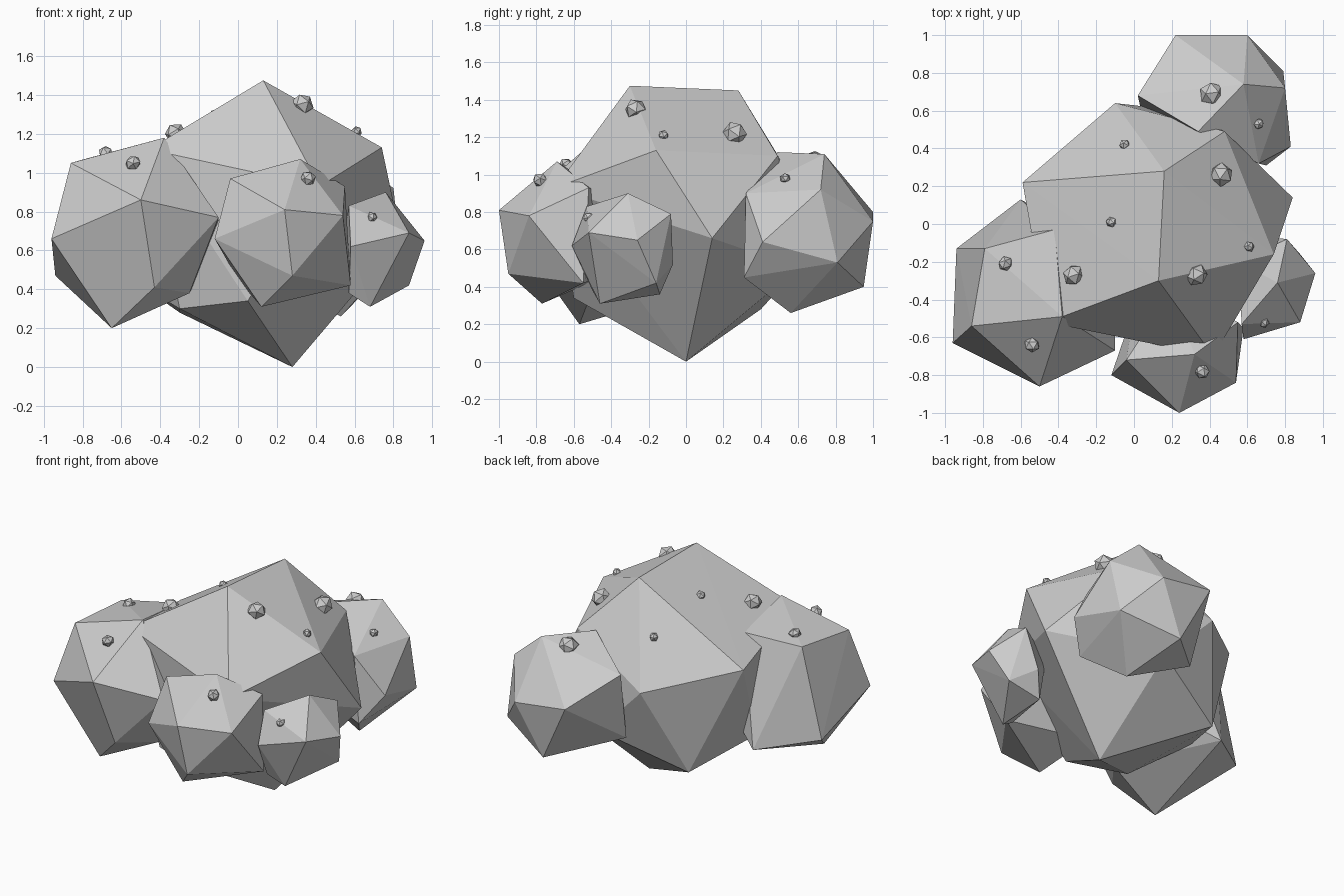
import bpy
import bmesh
import math
import random
from mathutils import Matrix, Euler

random.seed(4)

cube = bpy.data.objects.get("Cube")
if cube:
    bpy.data.objects.remove(cube, do_unlink=True)

# One plain stone colour
stone = bpy.data.materials.new("stone_grey")
stone.use_nodes = True
grey = (.6, .6, .6, 1)
stone.diffuse_color = grey
for node in stone.node_tree.nodes:
    if node.type == "BSDF_PRINCIPLED":
        node.inputs["Base Color"].default_value = grey
        node.inputs["Roughness"].default_value = .9


def finish(name, bm):
    """Turn a bmesh into a flat-shaded stone object."""
    bmesh.ops.recalc_face_normals(bm, faces=bm.faces)
    mesh = bpy.data.meshes.new(name)
    bm.to_mesh(mesh)
    bm.free()
    mesh.materials.append(stone)
    obj = bpy.data.objects.new(name, mesh)
    bpy.context.collection.objects.link(obj)
    return obj


def boulder(name, corners):
    """Wrap a faceted, roughly twenty-sided boulder around its corners."""
    bm = bmesh.new()
    for corner in corners:
        bm.verts.new(corner)
    bmesh.ops.convex_hull(bm, input=bm.verts[:])
    loose = [v for v in bm.verts if not v.link_faces]
    bmesh.ops.delete(bm, geom=loose, context="VERTS")
    return finish(name, bm)


def pebble(name, centre, radius):
    """Small slightly squashed icosahedron with a random tilt."""
    bm = bmesh.new()
    bmesh.ops.create_icosphere(bm, subdivisions=1, radius=radius)
    turn = Euler([random.uniform(-math.pi, math.pi) for axis in "xyz"])
    squash = Matrix.Diagonal([random.uniform(.8, 1) for axis in "xyz"]).to_4x4()
    bmesh.ops.transform(bm, verts=bm.verts,
                        matrix=Matrix.Translation(centre) @ turn.to_matrix().to_4x4() @ squash)
    return finish(name, bm)


# Main boulder in the middle
boulder("main_boulder", [
    (.13, -.3, 1.475), (.16, .28, 1.45),                      # crest
    (.74, -.16, 1.13), (.48, .49, 1.1), (-.46, -.52, 1.12),   # shoulders
    (-.59, .22, .99), (-.1, .64, .86), (.84, .14, .66), (.42, -.7, .93),
    (.25, .6, .5), (-.5, -.05, .42), (-.3, .4, .28),          # underside
    (-.3, -.42, .3), (.05, -.6, .34), (.28, 0, 0),
])

# Large boulder on the front left of the pile
boulder("west_boulder", [
    (-.38, -.49, 1.18), (-.86, -.54, 1.05), (-.42, -.03, 1.11),
    (-.79, -.13, 1.07), (-.5, -.86, .86), (-.96, -.63, .66),
    (-.1, -.67, .77), (-.94, -.13, .47), (-.65, -.57, .2),
    (-.43, -.72, .41), (-.6, .13, .41), (-.25, -.5, .38), (-.1, -.15, .68),
])

# Boulder at the front
boulder("front_boulder", [
    (.24, -1, .81), (.28, -.95, .47), (.32, -.69, 1.07),
    (.54, -.84, .78), (-.04, -.72, .97), (-.12, -.8, .66),
    (.12, -.77, .31), (.58, -.55, .42), (.55, -.52, .93),
    (0, -.45, .45), (.2, -.35, .85),
])

# Small boulder on the right
boulder("east_boulder", [
    (.96, -.26, .65), (.76, -.31, .9), (.88, -.52, .69),
    (.88, -.16, .42), (.68, -.46, .31), (.57, -.53, .83),
    (.58, -.61, .62), (.81, -.08, .79), (.72, -.07, .52),
    (.65, -.14, .36), (.57, -.5, .38), (.55, -.2, .7),
])

# Boulder at the back
boulder("back_boulder", [
    (.58, .74, 1.11), (.34, .49, 1.12), (.22, 1, .8), (.6, 1, .75),
    (.8, .72, .92), (.79, .81, .53), (.83, .41, .64), (.66, .32, .9),
    (.7, .31, .45), (.53, .56, .26), (.42, .95, .4),
    (.02, .68, .97), (.04, .59, .5),
])

# Pebbles resting on the boulders, grouped by size
pebbles = {
    .068: [(-.32, -.27, 1.2), (.33, -.27, 1.35), (.46, .26, 1.22), (.41, .69, 1.07)],
    .045: [(-.68, -.21, 1.1), (-.54, -.64, 1.05), (.36, -.78, .97)],
    .033: [(-.12, .01, 1.3), (-.05, .42, 1.15), (.66, .53, .98),
           (.69, -.52, .77), (.61, -.12, 1.21)],
}
for radius, centres in pebbles.items():
    for centre in centres:
        pebble("pebble", centre, radius)
